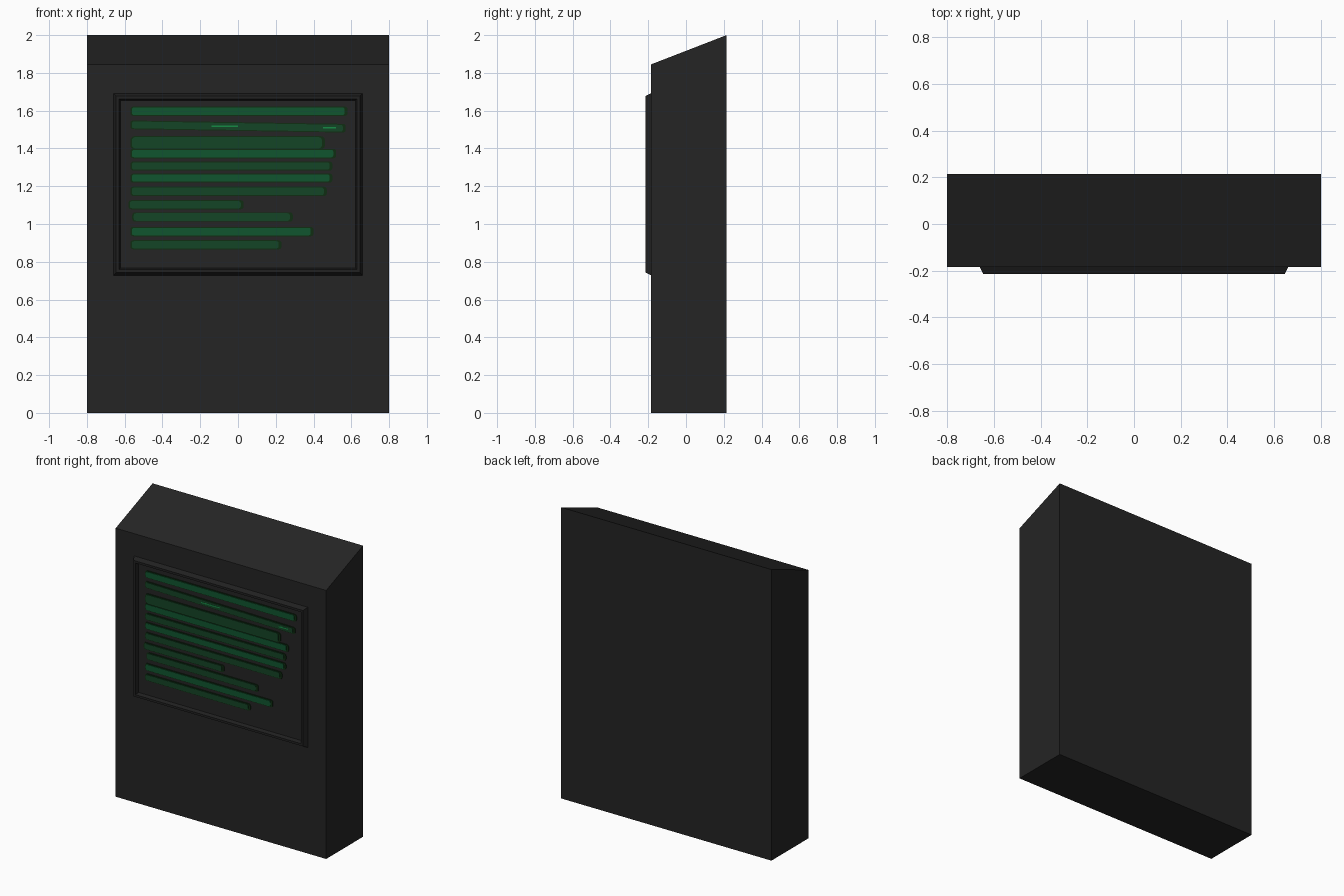
import bpy, bmesh, math

if "Cube" in bpy.data.objects:
    bpy.data.objects.remove(bpy.data.objects["Cube"])


def material(name, rgb):
    m = bpy.data.materials.new(name)
    m.diffuse_color = (*rgb, 1)
    m.use_nodes = True
    m.node_tree.nodes["Principled BSDF"].inputs["Base Color"].default_value = m.diffuse_color
    return m


charcoal = material("charcoal", (0.018, 0.018, 0.018))
frame_black = material("frame_black", (0.015, 0.015, 0.015))
dark_green = material("dark_green", (0.005, 0.026, 0.006))
mid_green = material("mid_green", (0.007, 0.058, 0.019))
bright_green = material("bright_green", (0.005, 0.090, 0.028))
glow_green = material("glow_green", (0.008, 0.26, 0.06))


def finish(bm, name, mats):
    bmesh.ops.recalc_face_normals(bm, faces=bm.faces)
    me = bpy.data.meshes.new(name)
    bm.to_mesh(me)
    bm.free()
    for m in mats:
        me.materials.append(m)
    ob = bpy.data.objects.new(name, me)
    bpy.context.collection.objects.link(ob)
    return ob


def bridge(bm, a, b):
    n = len(a)
    return [bm.faces.new((a[i], a[(i + 1) % n], b[(i + 1) % n], b[i])) for i in range(n)]


# Cabinet: side profile with a sloped top, extruded across x
FRONT, BACK = -0.185, 0.215
profile = [(FRONT, 0), (BACK, 0), (BACK, 2.0), (FRONT, 1.845)]
bm = bmesh.new()
left, right = ([bm.verts.new((x, y, z)) for y, z in profile] for x in (-0.8, 0.8))
bridge(bm, left, right)
bm.faces.new(left)
bm.faces.new(right)
finish(bm, "cabinet", [charcoal])

# Screen frame: nested rectangles (half width, half height, y), closed by the screen
SCREEN_Y = -0.190
steps = [(0.66, 0.482, FRONT), (0.645, 0.467, -0.215),
         (0.63, 0.452, -0.215), (0.622, 0.444, SCREEN_Y)]
bm = bmesh.new()
rings = [[bm.verts.new((sx * w, y, 1.21 + sz * h))
          for sx, sz in ((-1, -1), (1, -1), (1, 1), (-1, 1))] for w, h, y in steps]
for a, b in zip(rings, rings[1:]):
    bridge(bm, a, b)
bm.faces.new(rings[-1]).material_index = 1
bm.faces.new(rings[0])
finish(bm, "screen_frame", [frame_black, charcoal])


# Thin bar with rounded ends, optionally tilted by lowering its right end
def bar(name, x0, x1, z, half, y_back, y_front, mat, drop=0.0):
    bm = bmesh.new()
    r = half * 0.6
    outline = []
    for cx, cz, start in ((x1 - r, half - r, 0), (x0 + r, half - r, 90),
                          (x0 + r, r - half, 180), (x1 - r, r - half, 270)):
        for k in range(4):
            t = math.radians(start + 30 * k)
            x = cx + r * math.cos(t)
            outline.append((x, z + cz + r * math.sin(t) - drop * (x - x0) / (x1 - x0)))
    back, front = ([bm.verts.new((x, y, zz)) for x, zz in outline] for y in (y_back, y_front))
    bridge(bm, back, front)
    bm.faces.new(back)
    bm.faces.new(front)
    finish(bm, name, [mat])


# Screen rows: left end, right end, centre height, half height, bright?, drop
rows = [(-0.57, 0.58, 1.597, 0.025, 1, 0), (-0.57, 0.57, 1.525, 0.023, 0, 0.018),
        (-0.57, 0.46, 1.43, 0.035, 0, 0), (-0.57, 0.52, 1.373, 0.025, 1, 0),
        (-0.57, 0.50, 1.307, 0.024, 0, 0), (-0.57, 0.50, 1.243, 0.024, 1, 0),
        (-0.57, 0.47, 1.173, 0.025, 0, 0), (-0.58, 0.03, 1.102, 0.024, 0, 0),
        (-0.56, 0.29, 1.037, 0.025, 0, 0), (-0.57, 0.40, 0.960, 0.025, 1, 0),
        (-0.57, 0.23, 0.890, 0.024, 0, 0)]
for i, (x0, x1, z, h, bright, drop) in enumerate(rows, 1):
    bar(f"row_{i}_shadow", x0, x1, z, h, SCREEN_Y + 0.001, -0.195, dark_green, drop)
    bar(f"row_{i}_light", x0 + 0.008, x1 - 0.015, z, h - 0.005, -0.194, -0.199,
        bright_green if bright else mid_green, drop)

# Bright streaks on the second row
bar("streak_middle", -0.14, 0.0, 1.517, 0.004, -0.198, -0.2005, glow_green)
bar("streak_right", 0.45, 0.52, 1.509, 0.004, -0.198, -0.2005, glow_green)
